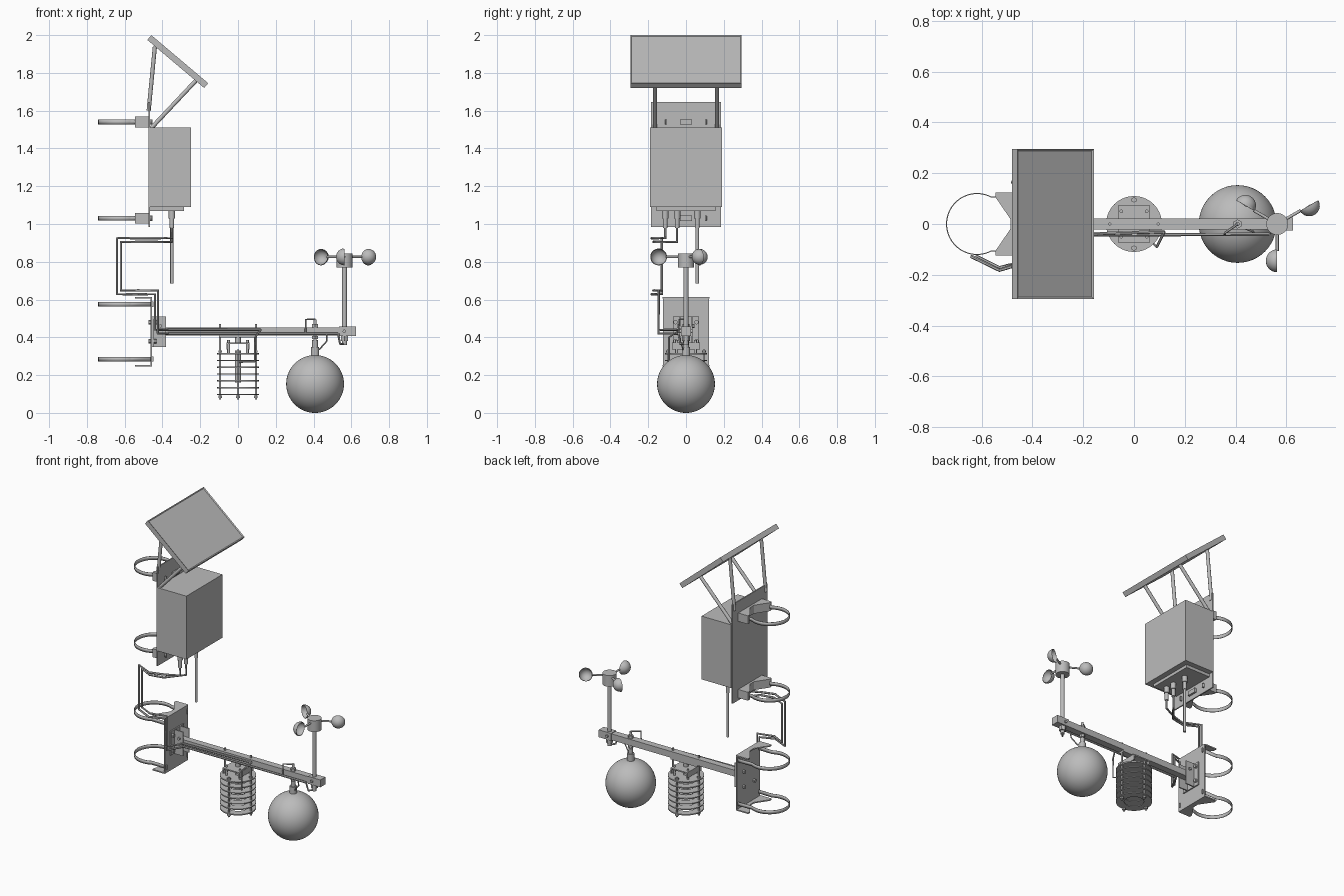
import bpy, bmesh, math
from mathutils import Vector, Matrix

cube = bpy.data.objects.get("Cube")
if cube:
    bpy.data.objects.remove(cube, do_unlink=True)

metal = bpy.data.materials.new("light_grey")
metal.use_nodes = True
metal.diffuse_color = (0.5, 0.5, 0.5, 1)
metal.node_tree.nodes["Principled BSDF"].inputs["Base Color"].default_value = (0.5, 0.5, 0.5, 1)


def finish(name, bm, smooth=False):
    mesh = bpy.data.meshes.new(name)
    bmesh.ops.recalc_face_normals(bm, faces=bm.faces)
    bm.to_mesh(mesh)
    bm.free()
    mesh.materials.append(metal)
    obj = bpy.data.objects.new(name, mesh)
    bpy.context.collection.objects.link(obj)
    if smooth:
        smooth_out(obj)
    return obj


def smooth_out(obj):
    bpy.ops.object.select_all(action='DESELECT')
    obj.select_set(True)
    bpy.context.view_layer.objects.active = obj
    bpy.ops.object.shade_smooth_by_angle(angle=math.radians(40))


def box(name, xs, ys, zs):
    bm = bmesh.new()
    lo, hi = Vector((xs[0], ys[0], zs[0])), Vector((xs[1], ys[1], zs[1]))
    bmesh.ops.create_cube(bm, size=1, matrix=Matrix.Translation((lo + hi) / 2) @ Matrix.Diagonal((*(hi - lo), 1)))
    return finish(name, bm)


def rod(name, a, b, r, sides=16):
    a, b = Vector(a), Vector(b)
    turn = (b - a).to_track_quat('Z', 'Y').to_matrix().to_4x4()
    bm = bmesh.new()
    bmesh.ops.create_cone(bm, cap_ends=True, segments=sides, radius1=r, radius2=r, depth=(b - a).length,
                          matrix=Matrix.Translation((a + b) / 2) @ turn)
    return finish(name, bm, sides > 6)


def prism(name, outline, z, height):
    bm = bmesh.new()
    face = bm.faces.new([bm.verts.new((x, y, z)) for x, y in outline])
    out = bmesh.ops.extrude_face_region(bm, geom=[face])
    bmesh.ops.translate(bm, vec=(0, 0, height), verts=[v for v in out["geom"] if isinstance(v, bmesh.types.BMVert)])
    return finish(name, bm)


def cable(name, points, r=0.007):
    curve = bpy.data.curves.new(name, 'CURVE')
    curve.dimensions = '3D'
    curve.bevel_depth = r
    curve.bevel_resolution = 1
    curve.use_fill_caps = True
    line = curve.splines.new('POLY')
    line.points.add(len(points) - 1)
    for p, co in zip(line.points, points):
        p.co = (*co, 1)
    curve.materials.append(metal)
    obj = bpy.data.objects.new(name, curve)
    bpy.context.collection.objects.link(obj)
    bpy.ops.object.select_all(action='DESELECT')
    obj.select_set(True)
    bpy.context.view_layer.objects.active = obj
    bpy.ops.object.convert(target='MESH')
    smooth_out(obj)


# Solar panel with a raised frame, tilted towards the arm
bm = bmesh.new()
tilt = Matrix.Translation((-0.319, 0, 1.86)) @ Matrix.Rotation(math.radians(40.2), 4, 'Y')
bmesh.ops.create_cube(bm, size=1, matrix=tilt @ Matrix.Diagonal((0.394, 0.59, 0.033, 1)))
bm.normal_update()
top = max(bm.faces, key=lambda f: f.normal.z)
bmesh.ops.inset_region(bm, faces=[top], thickness=0.01, depth=0)
bmesh.ops.translate(bm, verts=top.verts, vec=top.normal * -0.005)
finish("solar_panel", bm)
for side in (-1, 1):
    y = side * 0.165
    rod("panel_rear_strut", (-0.44, y, 1.94), (-0.473, y, 1.6), 0.011)
    rod("panel_front_strut", (-0.222, y, 1.76), (-0.462, y, 1.505), 0.011)

# Equipment box on its back plate
box("back_plate", (-0.473, -0.465), (-0.185, 0.185), (0.985, 1.645))
box("equipment_box", (-0.466, -0.248), (-0.19, 0.19), (1.09, 1.512))
box("box_base", (-0.466, -0.285), (-0.155, 0.155), (1.07, 1.09))
for y in (-0.11, -0.047, 0.06):
    rod("cable_gland", (-0.35, y, 1.08), (-0.35, y, 1.03), 0.017)
    rod("gland_neck", (-0.35, y, 1.03), (-0.35, y, 0.98), 0.012)
rod("antenna", (-0.35, 0.06, 1.0), (-0.35, 0.06, 0.685), 0.009)


# Pole straps and V blocks
def strap(z):
    path = [(-0.455, 0.108)]
    for i in range(41):
        a = math.radians(62 + 236 * i / 40)
        path.append((-0.618 + 0.12 * math.cos(a), 0.12 * math.sin(a)))
    path.append((-0.455, -0.108))
    bm = bmesh.new()
    rows = [[bm.verts.new((x, y, z + h)) for x, y in path] for h in (-0.012, 0.012)]
    for i in range(len(path) - 1):
        bm.faces.new((rows[0][i], rows[0][i + 1], rows[1][i + 1], rows[1][i]))
    obj = finish("pole_strap", bm, True)
    mod = obj.modifiers.new("thickness", 'SOLIDIFY')
    mod.thickness = 0.004
    mod.offset = 0


v_outline = [(-0.472, 0.125), (-0.545, 0.125), (-0.545, 0.105), (-0.487, 0.02),
             (-0.487, -0.02), (-0.545, -0.105), (-0.545, -0.125), (-0.472, -0.125)]
for z in (1.03, 1.54):
    strap(z)
    prism("pole_v_block", v_outline, z - 0.028, 0.056)
    box("clamp_plate", (-0.466, -0.452), (-0.032, 0.032), (z - 0.014, z + 0.014))
    for y in (-0.105, 0.105):
        box("strap_end", (-0.466, -0.452), (y - 0.004, y + 0.004), (z - 0.014, z + 0.014))

# Lower mounting channel
box("mount_plate", (-0.462, -0.454), (-0.122, 0.122), (0.246, 0.614))
for z in (0.246, 0.606):
    prism("mount_flange", [(x + (0.012 if x > -0.48 else 0), y) for x, y in v_outline], z, 0.008)
for z in (0.285, 0.575):
    strap(z)
    for y in (-0.108, 0.108):
        box("strap_end", (-0.46, -0.447), (y - 0.004, y + 0.004), (z - 0.014, z + 0.014))

# Arm holder with bolts
box("holder_base", (-0.454, -0.446), (-0.07, 0.07), (0.35, 0.51))
for side in (-1, 1):
    y = side * 0.031
    box("holder_cheek", (-0.454, -0.382), (y - 0.004, y + 0.004), (0.35, 0.51))
    for z in (0.38, 0.48):
        rod("holder_bolt", (-0.475, side * 0.055, z), (-0.432, side * 0.055, z), 0.012, 6)
    rod("arm_bolt", (-0.41, side * 0.028, 0.46), (-0.41, side * 0.045, 0.46), 0.01, 6)

# Horizontal arm
box("arm", (-0.44, 0.595), (-0.022, 0.022), (0.411, 0.453))
box("arm_end", (0.535, 0.626), (-0.026, 0.026), (0.408, 0.457))
rod("end_bolt", (0.563, -0.034, 0.432), (0.563, 0.034, 0.432), 0.009)

# Wind speed sensor with three hollow cups
hub_x, cup_z = 0.564, 0.826
rod("wind_mast", (hub_x, 0, 0.36), (hub_x, 0, 0.78), 0.013)
rod("mast_nut", (hub_x, 0, 0.38), (hub_x, 0, 0.41), 0.022, 6)
rod("wind_hub", (hub_x, 0, 0.77), (hub_x, 0, 0.845), 0.043, 32)
for deg in (30, 150, 270):
    a = math.radians(deg)
    centre = Vector((hub_x + 0.145 * math.cos(a), 0.145 * math.sin(a), cup_z))
    rod("cup_arm", (hub_x, 0, cup_z), centre - Vector((math.cos(a), math.sin(a), 0)) * 0.038, 0.006)
    bm = bmesh.new()
    bmesh.ops.create_uvsphere(bm, u_segments=32, v_segments=16, radius=0.042)
    bmesh.ops.bisect_plane(bm, geom=bm.verts[:] + bm.edges[:] + bm.faces[:], plane_co=(0, 0, 0),
                           plane_no=(0, 0, 1), clear_inner=True)
    dome = Vector((math.sin(a), -math.cos(a), 0))
    bm.transform(Matrix.Translation(centre) @ dome.to_track_quat('Z', 'Y').to_matrix().to_4x4())
    cup = finish("wind_cup", bm, True)
    cup.modifiers.new("thickness", 'SOLIDIFY').thickness = 0.003

# Globe sensor hung under the arm
bm = bmesh.new()
bmesh.ops.create_uvsphere(bm, u_segments=48, v_segments=32, radius=0.153, matrix=Matrix.Translation((0.408, 0, 0.153)))
finish("globe", bm, True)
rod("globe_socket", (0.408, 0, 0.3), (0.408, 0, 0.35), 0.022)
rod("globe_neck", (0.408, 0, 0.35), (0.408, 0, 0.385), 0.015)
rod("globe_stem", (0.408, 0, 0.38), (0.408, 0, 0.495), 0.008)
for z in (0.398, 0.46):
    rod("stem_nut", (0.408, 0, z - 0.008), (0.408, 0, z + 0.01), 0.018, 6)

# Radiation shield: solid lid above a stack of rings
for i in range(7):
    z = 0.31 - i * 0.036
    bm = bmesh.new()
    loops = []
    for r, h in ((0.11, 0), (0.11, 0.007), (0.06, 0.007), (0.06, 0)):
        loops.append([bm.verts.new((r * math.cos(k * math.tau / 40), r * math.sin(k * math.tau / 40), z + h))
                      for k in range(40)])
    for j in range(4):
        for k in range(40):
            n = (k + 1) % 40
            bm.faces.new((loops[j][k], loops[j][n], loops[j - 3][n], loops[j - 3][k]))
    finish("shield_ring", bm, True)
rod("shield_lid", (0, 0, 0.309), (0, 0, 0.318), 0.109, 40)
for x, y, high in ((0.095, 0, 0.47), (-0.095, 0, 0.47), (0, 0.095, 0.335), (0, -0.095, 0.335)):
    rod("shield_rod", (x, y, 0.07), (x, y, high), 0.006)
    for z in (0.085, 0.325):
        rod("rod_nut", (x, y, z - 0.006), (x, y, z + 0.006), 0.011, 6)
rod("probe", (0, 0, 0.16), (0, 0, 0.33), 0.016)

# Hanger between shield and arm
box("hanger_top", (-0.1, 0.1), (-0.022, 0.022), (0.4, 0.411))
box("hanger_bridge", (-0.062, 0.062), (-0.075, 0.075), (0.365, 0.373))
for side in (-1, 1):
    x = side * 0.058
    box("hanger_leg", (x - 0.004, x + 0.004), (-0.075, 0.075), (0.335, 0.37))
    for y in (-0.05, 0.05):
        rod("hanger_bolt", (side * 0.05, y, 0.31), (side * 0.05, y, 0.385), 0.007)
rod("hanger_post", (0, 0, 0.37), (0, 0, 0.41), 0.015)

# Cables looping from the box around the pole to the arm
for y, d, end in ((-0.11, 0, 0.12), (-0.047, 0.02, 0.53)):
    hi, lo, far, drop = 0.925 - d, 0.628 + d, -0.64 + d, -0.44 + d * 0.8
    arm_y, arm_z = -0.03 - d * 0.5, 0.44 - d
    cable("sensor_cable", [(-0.35, y, 1.0), (-0.35, y, hi), (-0.44, -0.155, hi), (-0.53, -0.182 + d * 0.5, hi),
                           (far, -0.128, hi), (far, -0.128, lo), (-0.53, -0.182 + d * 0.5, lo),
                           (drop, -0.145, lo), (drop, -0.145, arm_z), (-0.37, -0.045, arm_z), (end, arm_y, arm_z)])
cable("probe_cable", [(0.12, -0.03, 0.44), (0.09, -0.09, 0.4), (0.09, -0.09, 0.27), (0.0, -0.01, 0.27)], 0.005)
cable("globe_cable", [(0.47, -0.04, 0.42), (0.47, -0.03, 0.38), (0.43, -0.015, 0.335)], 0.004)
cable("globe_loop", [(0.408, 0, 0.495), (0.358, -0.035, 0.495), (0.358, -0.04, 0.42)], 0.005)
cable("wind_cable", [(0.53, -0.04, 0.42), (0.54, -0.03, 0.365), (hub_x, 0, 0.365)], 0.006)
